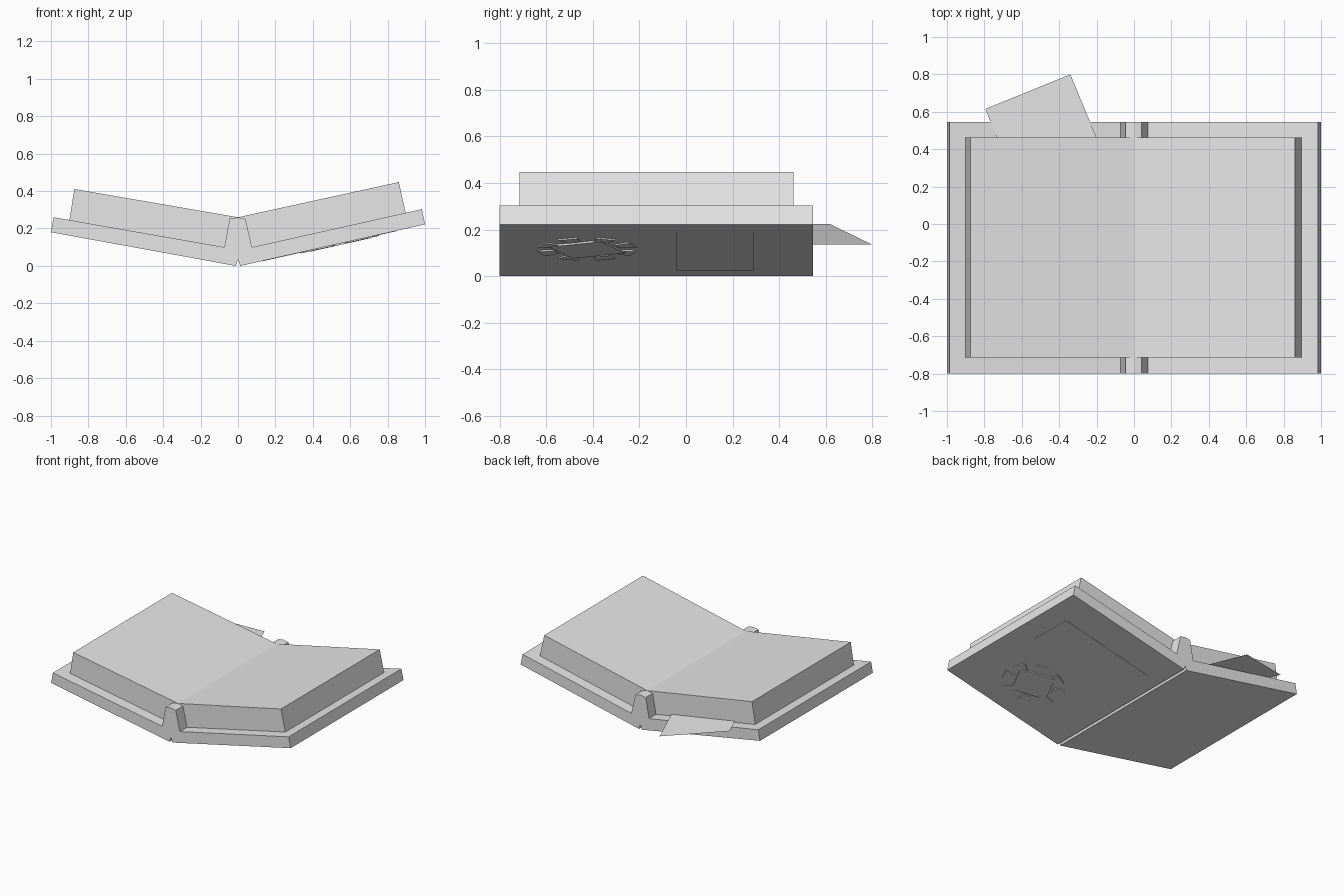
import bpy, bmesh, math
from mathutils import Vector

if "Cube" in bpy.data.objects:
    bpy.data.objects.remove(bpy.data.objects["Cube"])

grey = bpy.data.materials.new("plain grey")
grey.diffuse_color = (0.8, 0.8, 0.8, 1)
grey.use_nodes = True
grey.node_tree.nodes["Principled BSDF"].inputs["Base Color"].default_value = grey.diffuse_color


def finish(name, bm):
    bmesh.ops.recalc_face_normals(bm, faces=bm.faces)
    me = bpy.data.meshes.new(name)
    bm.to_mesh(me)
    bm.free()
    me.materials.append(grey)
    ob = bpy.data.objects.new(name, me)
    bpy.context.collection.objects.link(ob)
    return ob


def prism(name, points, offset):
    """Extrude a flat outline (3D points) along an offset vector."""
    bm = bmesh.new()
    face = bm.faces.new([bm.verts.new(p) for p in points])
    ext = bmesh.ops.extrude_face_region(bm, geom=[face], use_keep_orig=True)
    verts = [g for g in ext["geom"] if isinstance(g, bmesh.types.BMVert)]
    bmesh.ops.translate(bm, verts=verts, vec=offset)
    return finish(name, bm)


def slab(name, profile, y0, y1):
    return prism(name, [(x, y0, z) for x, z in profile], Vector((0, y1 - y0, 0)))


# Covers and raised spine, one cross-section
slab("cover", [(-1, 0.18), (-0.012, 0.0), (0, 0.035), (0.012, 0.0), (1, 0.222),
               (0.983, 0.303), (0.075, 0.1), (0.04, 0.251), (0, 0.259),
               (-0.045, 0.252), (-0.073, 0.1), (-0.986, 0.26)], -0.8, 0.545)

# Page block, both halves
slab("pages", [(-0.902, 0.24), (-0.875, 0.411), (0, 0.26), (0.86, 0.448),
               (0.897, 0.28), (0.077, 0.097), (0, 0.09), (-0.075, 0.097)], -0.715, 0.462)

# Loose sheet sticking out at the back
bm = bmesh.new()
a, b = Vector((-0.34, 0.8, 0.135)), Vector((-0.795, 0.615, 0.225))
run = Vector((0.14, -0.34, 0)).normalized() * 0.65
bm.faces.new([bm.verts.new(p) for p in (a, b, b + run, a + run)])
finish("loose_sheet", bm)

# Plates on the underside of the right cover
tilt = math.atan2(0.222, 0.988)
along = Vector((math.cos(tilt), 0, math.sin(tilt)))
down = Vector((math.sin(tilt), 0, -math.cos(tilt)))
origin = Vector((0.012, 0, 0))


def plate(name, uv, thick):
    pts = [origin + along * u + Vector((0, v, 0)) - down * 0.002 for u, v in uv]
    prism(name, pts, down * (thick + 0.002))


plate("title_panel", [(0.12, -0.04), (0.86, -0.04), (0.86, 0.29), (0.12, 0.29)], 0.002)

cu, cv = 0.545, -0.425


def polar(r, deg):
    t = math.radians(deg)
    return (cu + r * math.cos(t), cv + r * math.sin(t))


# Emblem: turned square with eight rays
plate("emblem_centre", [polar(0.175, 20 + 90 * i) for i in range(4)], 0.008)
for i in range(8):
    c = 22.5 + 45 * i
    plate(f"emblem_ray_{i + 1}", [polar(0.145, c - 11), polar(0.218, c - 12),
                                  polar(0.218, c + 12), polar(0.145, c + 11)], 0.006)
